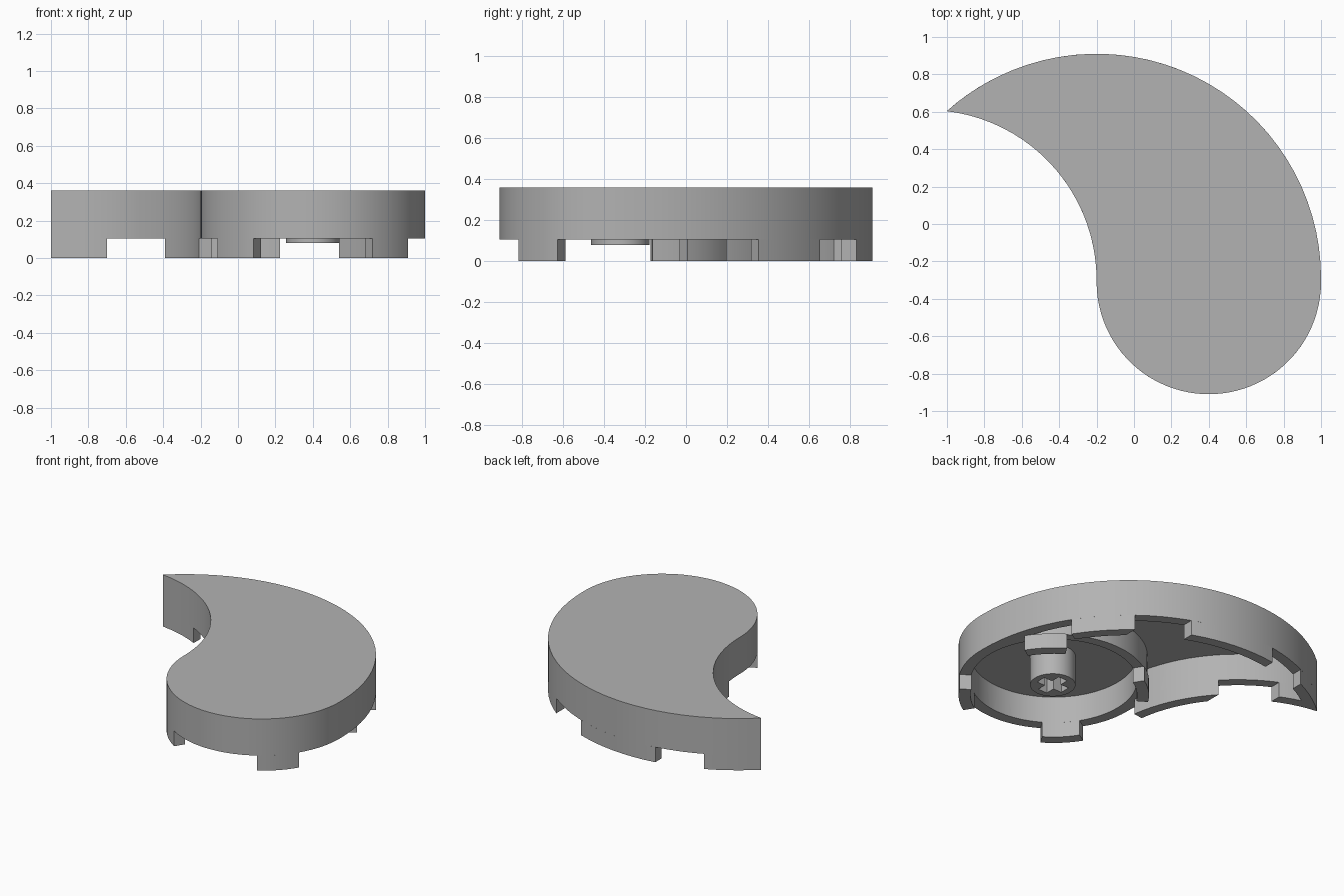
import bpy, bmesh, math
from mathutils import Vector
from mathutils.geometry import intersect_sphere_sphere_2d

if "Cube" in bpy.data.objects:
    bpy.data.objects.remove(bpy.data.objects["Cube"], do_unlink=True)

grey = bpy.data.materials.new("light_grey_plastic")
grey.use_nodes = True
grey.diffuse_color = (0.45, 0.45, 0.45, 1)
grey.node_tree.nodes["Principled BSDF"].inputs["Base Color"].default_value = grey.diffuse_color

# Circles that define the teardrop plan, and the main levels
BACK, BACK_R = Vector((-0.2, -0.29)), 1.2
HOLLOW, HOLLOW_R = Vector((-1.11, -0.3)), 0.91
HEAD, HEAD_R = Vector((0.4, -0.31)), 0.6
WALL = 0.07
BACK_IN, HOLLOW_IN = BACK_R - WALL, HOLLOW_R + WALL
SKIRT, CEILING, TOP = 0.105, 0.29, 0.36


def arc(c, r, a0, a1):
    n = max(2, math.ceil(abs(a1 - a0) / 4))
    angles = [math.radians(a0 + (a1 - a0) * i / n) for i in range(n + 1)]
    return [c + r * Vector((math.cos(a), math.sin(a))) for a in angles]


def angle_at_x(c, r, x):
    return math.degrees(math.acos((x - c.x) / r))


def meet(r_back, r_hollow):
    """Upper crossing of the back and hollow circles, with its angle on each."""
    p = max(intersect_sphere_sphere_2d(BACK, r_back, HOLLOW, r_hollow), key=lambda q: q.y)
    return [math.degrees(math.atan2(p.y - c.y, p.x - c.x)) for c in (BACK, HOLLOW)]


def prism(name, loop, z0, z1):
    """Extrude a plan loop upwards, dropping doubled corner points."""
    pts = [p for i, p in enumerate(loop) if (p - loop[i - 1]).length > 1e-4]
    bm = bmesh.new()
    face = bm.faces.new([bm.verts.new((p.x, p.y, z0)) for p in pts])
    new = bmesh.ops.extrude_face_region(bm, geom=[face])["geom"]
    bmesh.ops.translate(bm, verts=[v for v in new if isinstance(v, bmesh.types.BMVert)],
                        vec=(0, 0, z1 - z0))
    bmesh.ops.recalc_face_normals(bm, faces=bm.faces)
    mesh = bpy.data.meshes.new(name)
    bm.to_mesh(mesh)
    bm.free()
    mesh.materials.append(grey)
    ob = bpy.data.objects.new(name, mesh)
    bpy.context.collection.objects.link(ob)
    return ob


def boolean(ob, tool, operation):
    mod = ob.modifiers.new(operation.lower(), "BOOLEAN")
    mod.operation, mod.object, mod.solver = operation, tool, "EXACT"
    bpy.context.view_layer.objects.active = ob
    bpy.ops.object.modifier_apply(modifier=mod.name)
    bpy.data.objects.remove(tool, do_unlink=True)


def disc(c, r):
    return arc(c, r, 0, 360)[:-1]


def smooth(ob):
    bpy.ops.object.select_all(action="DESELECT")
    ob.select_set(True)
    bpy.context.view_layer.objects.active = ob
    bpy.ops.object.shade_smooth_by_angle(angle=math.radians(30))


# Teardrop shell: plan prism, hollow tail, round head cup
tip_b, tip_h = meet(BACK_R, HOLLOW_R)
cav_b, cav_h = meet(BACK_IN, HOLLOW_IN)
outline = (arc(BACK, BACK_R, tip_b, 0) + arc(HEAD, HEAD_R, 0, -180)
           + arc(HOLLOW, HOLLOW_R, 0, tip_h))
cavity = arc(BACK, BACK_IN, cav_b, 0) + arc(HOLLOW, HOLLOW_IN, 0, cav_h)
shell = prism("teardrop_shell", outline, SKIRT, TOP)
boolean(shell, prism("tail_cutter", cavity, -0.1, CEILING), "DIFFERENCE")
boolean(shell, prism("head_ring", disc(HEAD, HEAD_R - 0.01), SKIRT, CEILING + 0.03), "UNION")
boolean(shell, prism("head_cutter", disc(HEAD, HEAD_R - 0.075), -0.1, CEILING), "DIFFERENCE")
parts = [shell]

# Four feet under the head ring
for side, a in (("front_left", -45), ("front_right", -135),
                ("back_left", 45), ("back_right", 135)):
    loop = arc(HEAD, HEAD_R, a - 13, a + 13) + arc(HEAD, HEAD_R - 0.075, a + 13, a - 13)
    parts.append(prism("head_foot_" + side, loop, 0, SKIRT))


# Feet under the long back wall, cut square across x
def back_foot(name, x0, x1, low=None):
    o = [angle_at_x(BACK, BACK_R, x) for x in (x0, x1)]
    i = [angle_at_x(BACK, BACK_IN, x) for x in (x0, x1)]
    if low is not None:
        o[1] = i[1] = low
    parts.append(prism(name, arc(BACK, BACK_R, *o) + arc(BACK, BACK_IN, i[1], i[0]), 0, SKIRT))


back_foot("back_wall_wide_foot", -0.39, 0.225)
back_foot("back_wall_side_foot", 0.54, 0.82, low=32.5)

# Foot under the concave wall
x = -0.39
loop = (arc(HOLLOW, HOLLOW_R, 8, angle_at_x(HOLLOW, HOLLOW_R, x))
        + arc(HOLLOW, HOLLOW_IN, angle_at_x(HOLLOW, HOLLOW_IN, x), 8))
parts.append(prism("concave_wall_foot", loop, 0, SKIRT))

# V-shaped foot at the tail tip
x = -0.7
loop = (arc(BACK, BACK_R, angle_at_x(BACK, BACK_R, x), tip_b)
        + arc(HOLLOW, HOLLOW_R, tip_h, angle_at_x(HOLLOW, HOLLOW_R, x))
        + arc(HOLLOW, HOLLOW_IN, angle_at_x(HOLLOW, HOLLOW_IN, x), cav_h)
        + arc(BACK, BACK_IN, cav_b, angle_at_x(BACK, BACK_IN, x)))
parts.append(prism("tail_tip_foot", loop, 0, SKIRT))

# Centre post with a cross-shaped socket
POST = Vector((0.4, -0.32))
post = prism("centre_post", disc(POST, 0.143), 0.08, CEILING + 0.01)
w, h = 0.035, 0.1
corners = [Vector(p) for p in ((h, -w), (h, w), (w, w))]
cross = []
for k in range(4):
    for p in corners:
        q = p.copy()
        for _ in range(k):
            q = Vector((-q.y, q.x))
        cross.append(POST + q)
boolean(post, prism("cross_cutter", cross, 0, 0.25), "DIFFERENCE")
parts.append(post)

for ob in parts:
    smooth(ob)
